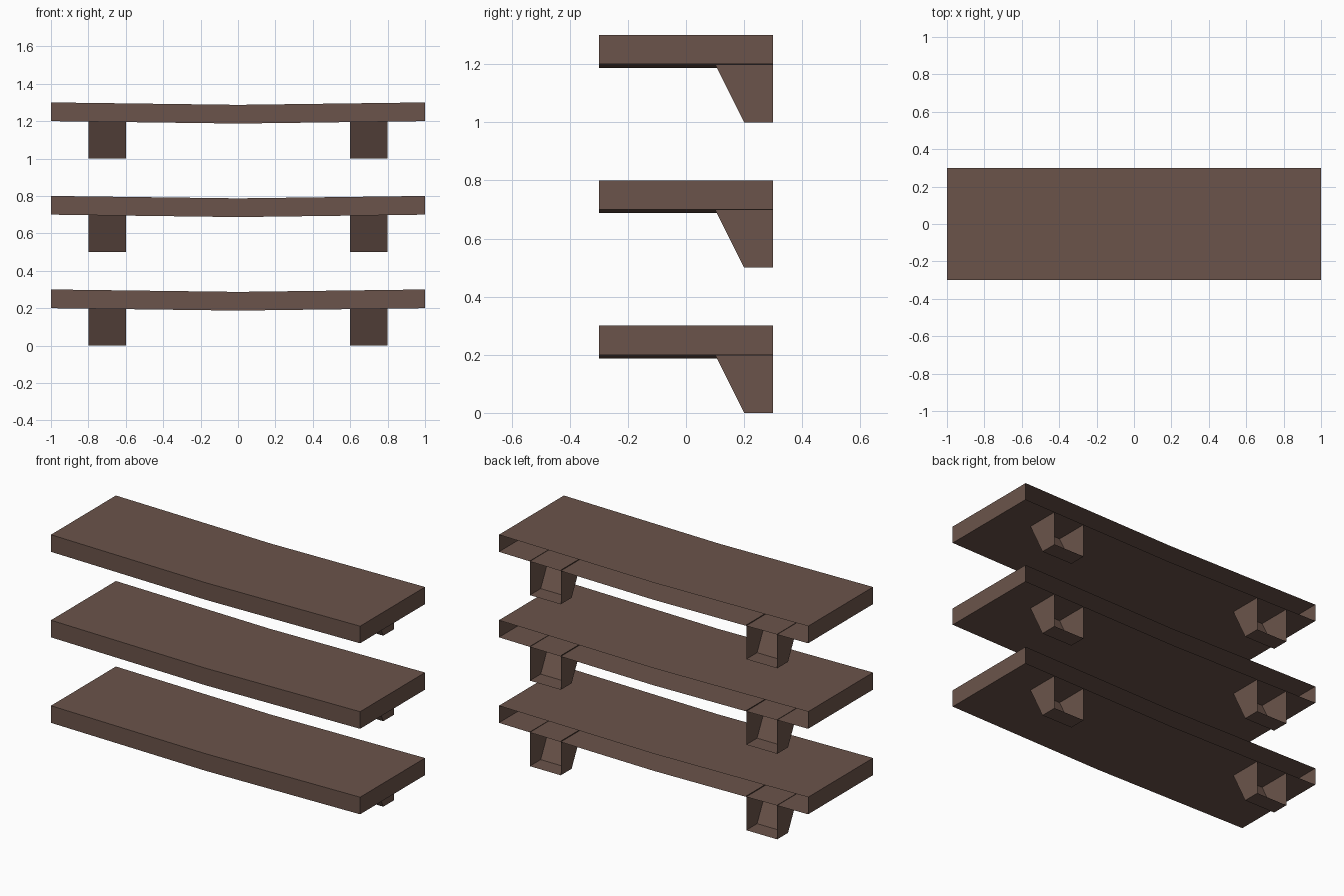
import bpy, bmesh

if "Cube" in bpy.data.objects:
    bpy.data.objects.remove(bpy.data.objects["Cube"])

wood = bpy.data.materials.new("dark brown wood")
wood.diffuse_color = (0.147, 0.088, 0.069, 1)
wood.use_nodes = True
wood.node_tree.nodes["Principled BSDF"].inputs["Base Color"].default_value = wood.diffuse_color
SAG = 0.013


def extrude_x(name, sections, open_edges, caps=True):
    """Loft y/z sections along x, leaving the listed profile edges open."""
    bm = bmesh.new()
    rings = [[bm.verts.new((x, y, z)) for y, z in prof] for x, prof in sections]
    n = len(rings[0])
    for a, b in zip(rings, rings[1:]):
        for i in range(n):
            if i not in open_edges:
                j = (i + 1) % n
                bm.faces.new((a[i], b[i], b[j], a[j]))
    bm.faces.new(rings[0])
    bm.faces.new(rings[-1][::-1])
    me = bpy.data.meshes.new(name)
    bm.to_mesh(me)
    bm.free()
    me.materials.append(wood)
    ob = bpy.data.objects.new(name, me)
    bpy.context.collection.objects.link(ob)


def board_profile(z):
    # back bottom, back top, front top, front bottom
    return [(0.3, z), (0.3, z + 0.1), (-0.3, z + 0.1), (-0.3, z)]


for level in range(3):
    z = level * 0.5
    # sagging board, open at the wall side
    extrude_x(f"shelf_board_{level + 1}",
              [(-1, board_profile(z + 0.2)),
               (0, board_profile(z + 0.2 - SAG)),
               (1, board_profile(z + 0.2))], {0})
    # tapered brackets, open at the wall and under the board
    prof = [(0.3, z), (0.3, z + 0.2), (0.1, z + 0.2), (0.2, z)]
    for side, x in (("left", -0.7), ("right", 0.7)):
        extrude_x(f"{side}_bracket_{level + 1}",
                  [(x - 0.1, prof), (x + 0.1, prof)], {0, 1})
